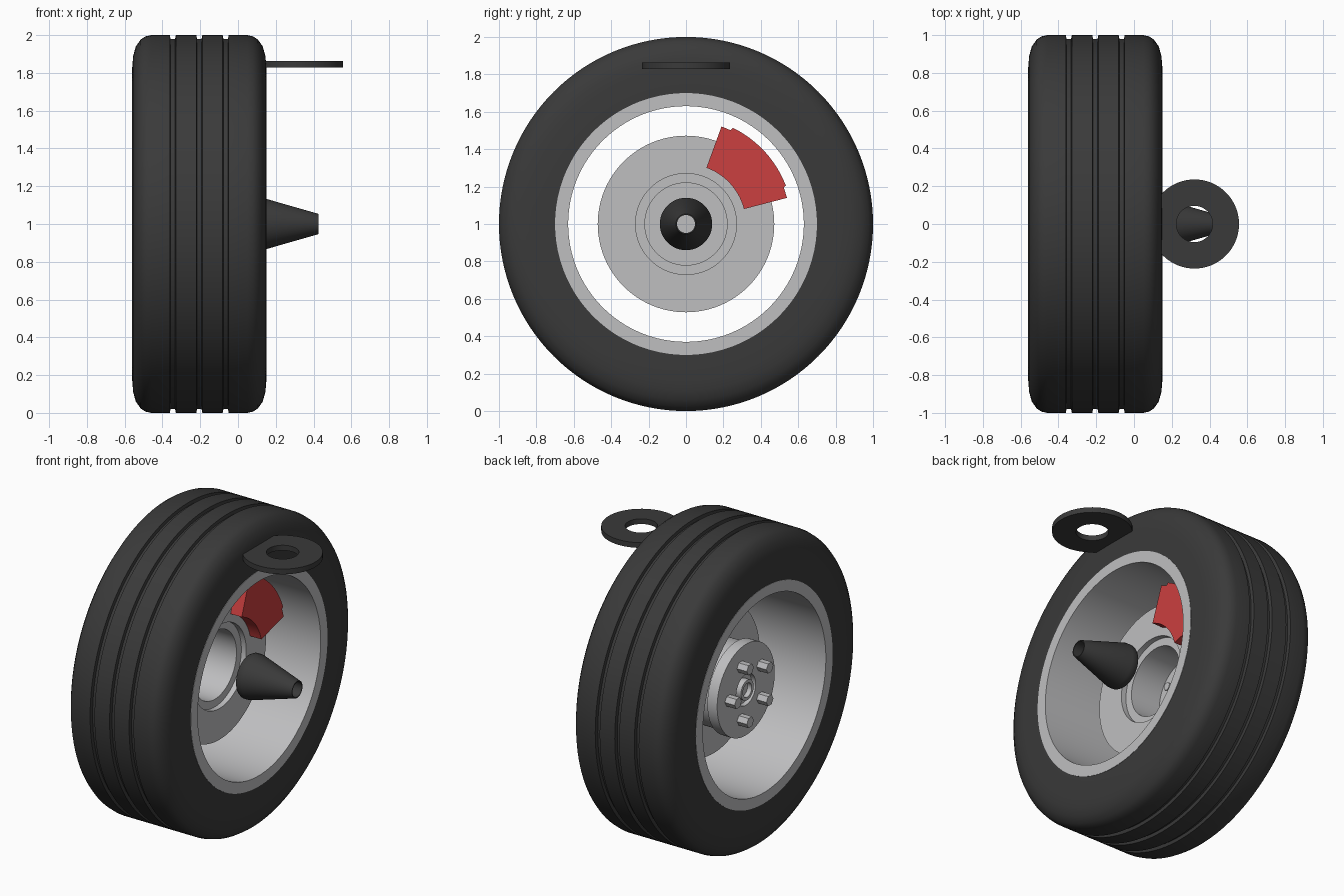
import bpy, bmesh, math
from mathutils import Matrix, Vector

cube = bpy.data.objects.get("Cube")
if cube:
    bpy.data.objects.remove(cube, do_unlink=True)


def material(name, color):
    mat = bpy.data.materials.new(name)
    mat.use_nodes = True
    rgba = (*color, 1)
    mat.diffuse_color = rgba
    mat.node_tree.nodes["Principled BSDF"].inputs["Base Color"].default_value = rgba
    return mat


RUBBER = material("black rubber", (0.042, 0.042, 0.042))
METAL = material("grey metal", (0.52, 0.52, 0.53))
RED = material("caliper red", (0.6, 0.05, 0.05))
AXLE = Vector((0, 0, 1))


def finish(bm, name, mat, angle=30):
    bmesh.ops.remove_doubles(bm, verts=bm.verts, dist=1e-5)
    bmesh.ops.recalc_face_normals(bm, faces=bm.faces)
    mesh = bpy.data.meshes.new(name)
    bm.to_mesh(mesh)
    bm.free()
    mesh.materials.append(mat)
    obj = bpy.data.objects.new(name, mesh)
    bpy.context.collection.objects.link(obj)
    bpy.ops.object.select_all(action='DESELECT')
    bpy.context.view_layer.objects.active = obj
    obj.select_set(True)
    bpy.ops.object.shade_smooth_by_angle(angle=math.radians(angle))
    return obj


def lathe(name, profile, mat, closed=True, axis='X', center=AXLE, steps=96):
    """Spin (along axis, radius) points around the X or Z axis."""
    bm = bmesh.new()
    vec = Vector((1, 0, 0)) if axis == 'X' else Vector((0, 0, 1))
    side = Vector((0, 1, 0))
    verts = [bm.verts.new(center + vec * a + side * r) for a, r in profile]
    pairs = list(zip(verts, verts[1:]))
    if closed:
        pairs.append((verts[-1], verts[0]))
    edges = [bm.edges.new(p) for p in pairs]
    bmesh.ops.spin(bm, geom=verts + edges, cent=center, axis=vec,
                   angle=math.tau, steps=steps, use_merge=True)
    return finish(bm, name, mat)


def prism(name, outline, x0, x1, mat):
    """Extrude a (y, z) outline, measured from the axle, along X."""
    bm = bmesh.new()
    face = bm.faces.new([bm.verts.new((x0, y, 1 + z)) for y, z in outline])
    geom = bmesh.ops.extrude_face_region(bm, geom=[face])["geom"]
    bmesh.ops.translate(bm, vec=(x1 - x0, 0, 0),
                        verts=[g for g in geom if isinstance(g, bmesh.types.BMVert)])
    return finish(bm, name, mat)


def polar(r, degrees):
    a = math.radians(degrees)
    return r * math.cos(a), r * math.sin(a)


# Tyre: rounded shoulders and three tread grooves
MID = -0.205
shoulder = [(0.355, 0.69), (0.355, 0.83), (0.35, 0.89), (0.336, 0.94),
            (0.31, 0.977), (0.285, 0.993), (0.255, 1.0)]
tread = []
for x in (0.14, 0, -0.14):
    tread += [(x + 0.016, 1.0), (x + 0.012, 0.98), (x - 0.012, 0.98), (x - 0.016, 1.0)]
half = shoulder + tread + [(-x, r) for x, r in reversed(shoulder)]
lathe("tyre", [(MID + x, r) for x, r in half], RUBBER, steps=128)

# Open rim barrel
lathe("rim_barrel", [(0.152, 0.63), (0.152, 0.70), (-0.562, 0.70), (-0.562, 0.63)],
      METAL, steps=128)

# Brake disc
lathe("brake_disc", [(-0.13, 0.27), (-0.13, 0.472), (-0.2, 0.472), (-0.2, 0.27)], METAL)

# Hub: hollow drum, mounting flange and centre bore
lathe("hub", [(-0.38, 0), (-0.38, 0.22), (-0.165, 0.22), (-0.165, 0.27),
              (-0.36, 0.27), (-0.36, 0.295), (-0.43, 0.295), (-0.43, 0.1),
              (-0.4, 0.1), (-0.4, 0.065), (-0.44, 0.065), (-0.44, 0.045),
              (-0.41, 0.045), (-0.41, 0)], METAL, closed=False)

# Five wheel bolts with round stud ends inside the hub
for i in range(5):
    cy, cz = polar(0.18, 72 * i)
    for part, sides, r, x0, x1 in (("wheel_bolt", 6, 0.036, -0.5, -0.425),
                                   ("stud_end", 20, 0.025, -0.385, -0.372)):
        ring = [polar(r, 360 * k / sides) for k in range(sides)]
        prism(f"{part}_{i + 1}", [(cy + y, cz + z) for y, z in ring], x0, x1, METAL)

# Brake caliper: a sector with a raised back
outline = [polar(0.32, 14.5 + 55.5 * k / 14) for k in range(15)]
outline += [polar(0.555, 70), polar(0.555, 64.5)]
outline += [polar(0.572, 64 - 43 * k / 12) for k in range(13)]
outline += [polar(0.558, 20.5), polar(0.558, 14.5)]
prism("brake_caliper", outline, -0.28, -0.05, RED)

# Hollow axle cone
lathe("axle_cone", [(0.07, 0.048), (0.07, 0.118), (0.078, 0.132), (0.092, 0.14),
                    (0.125, 0.14), (0.425, 0.054), (0.425, 0.048)], RUBBER, steps=48)

# Flat mounting ring above the axle
lathe("mounting_ring", [(-0.017, 0.096), (-0.017, 0.236), (0.017, 0.236), (0.017, 0.096)],
      RUBBER, axis='Z', center=Vector((0.32, 0, 1.846)), steps=64)
